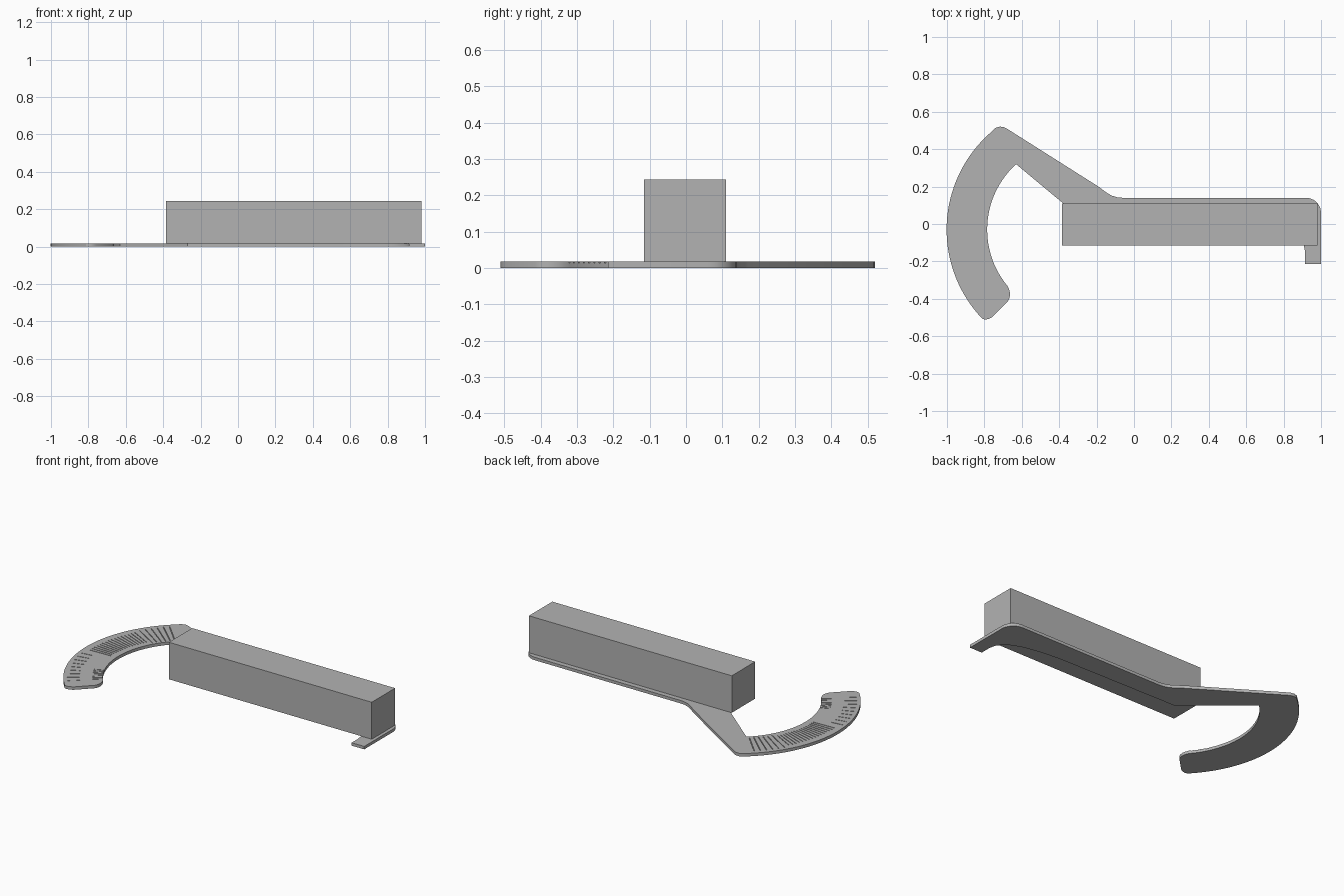
import bpy, bmesh, math
from mathutils import Matrix, Vector

if "Cube" in bpy.data.objects:
    bpy.data.objects.remove(bpy.data.objects["Cube"])

THICK = 0.018                 # plate thickness
CX, CY = -0.312, -0.03        # centre of the curved scale
R_IN, R_OUT = 0.473, 0.69

grey = bpy.data.materials.new("grey")
grey.diffuse_color = (0.45, 0.45, 0.45, 1)
grey.use_nodes = True
grey.node_tree.nodes["Principled BSDF"].inputs["Base Color"].default_value = grey.diffuse_color


def polar(r, deg):
    a = math.radians(deg)
    return (CX + r * math.cos(a), CY + r * math.sin(a))


def arc(r, start, end, steps):
    return [polar(r, start + (end - start) * i / steps) for i in range(steps + 1)]


def make_object(name, bm):
    bmesh.ops.recalc_face_normals(bm, faces=bm.faces)
    mesh = bpy.data.meshes.new(name)
    bm.to_mesh(mesh)
    bm.free()
    mesh.materials.append(grey)
    obj = bpy.data.objects.new(name, mesh)
    bpy.context.collection.objects.link(obj)
    return obj


def add_box(bm, size, matrix):
    bmesh.ops.create_cube(bm, size=1, matrix=matrix @ Matrix.Diagonal((*size, 1)))


# Plate outline: outer arc, rounded end, inner arc, arm, rail and end tab
outline = arc(R_OUT, 131.5, 221.5, 40)
outline += [(-0.812, -0.506), (-0.795, -0.511), (-0.775, -0.507), (-0.757, -0.497),
            (-0.675, -0.415), (-0.665, -0.395), (-0.663, -0.37), (-0.668, -0.35)]
outline += arc(R_IN, 220, 132.3, 36)
outline += [(-0.27, 0.02), (0.54, 0.008), (0.66, -0.002), (0.77, -0.022),
            (0.84, -0.047), (0.885, -0.08), (0.907, -0.11), (0.915, -0.15),
            (0.915, -0.215), (1.0, -0.215), (1.0, 0.06)]
outline += [(0.92 + 0.08 * math.cos(math.radians(a)), 0.06 + 0.08 * math.sin(math.radians(a)))
            for a in range(15, 91, 15)]
outline += [(-0.06, 0.14), (-0.09, 0.143), (-0.12, 0.152), (-0.15, 0.17), (-0.19, 0.2),
            (-0.672, 0.505), (-0.693, 0.517), (-0.716, 0.521), (-0.74, 0.514)]

bm = bmesh.new()
face = bm.faces.new([bm.verts.new((x, y, 0)) for x, y in outline])
top = bmesh.ops.extrude_face_region(bm, geom=[face])["geom"]
bmesh.ops.translate(bm, vec=(0, 0, THICK),
                    verts=[v for v in top if isinstance(v, bmesh.types.BMVert)])
plate = make_object("scale_plate", bm)

# Engraved graduation marks: long, dense and short groups
marks = [(a, 0.49, 0.665) for a in range(134, 151, 3)]
marks += [(a, 0.51, 0.65) for a in range(152, 184, 2)]
marks += [(a, 0.60, 0.67) for a in range(187, 222, 4)]
marks += [(a, 0.46, 0.53) for a in range(204, 219, 2)]
bm = bmesh.new()
for deg, r0, r1 in marks:
    x, y = polar((r0 + r1) / 2, deg)
    place = Matrix.Translation(Vector((x, y, THICK))) @ Matrix.Rotation(math.radians(deg), 4, "Z")
    add_box(bm, (r1 - r0, 0.004, 0.008), place)
cutter = make_object("mark_cutter", bm)
cutter.hide_render = True

cut = plate.modifiers.new("engrave", "BOOLEAN")
cut.operation = "DIFFERENCE"
cut.solver = "EXACT"
cut.object = cutter
bpy.context.view_layer.objects.active = plate
plate.select_set(True)
bpy.ops.object.modifier_apply(modifier=cut.name)
bpy.data.objects.remove(cutter)
bpy.ops.object.shade_smooth_by_angle(angle=math.radians(30))

# Long square bar resting on the rail
bm = bmesh.new()
add_box(bm, (1.365, 0.225, 0.225), Matrix.Translation(Vector((0.2975, -0.0025, THICK + 0.1125))))
make_object("square_bar", bm)
